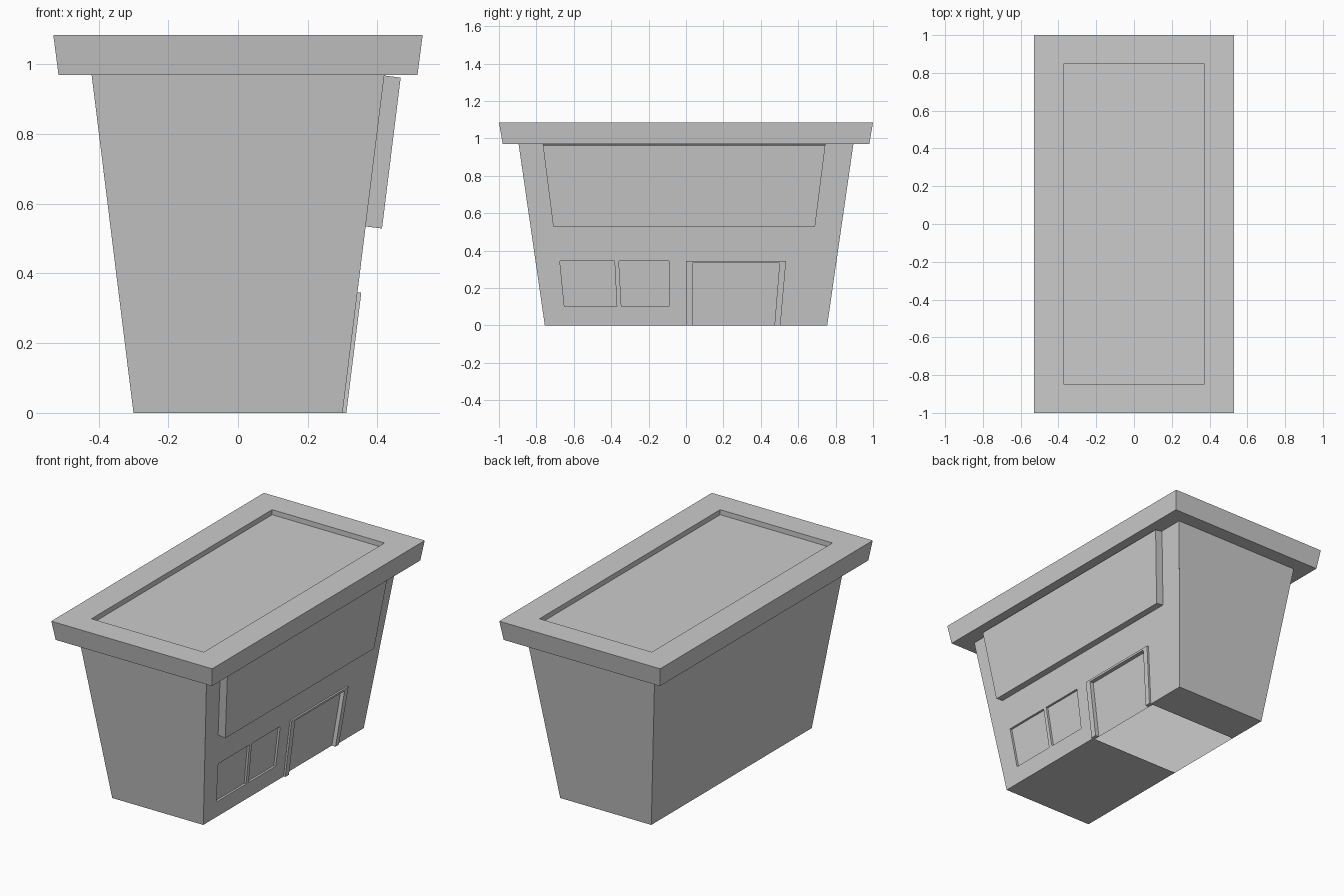
import bpy, bmesh

if "Cube" in bpy.data.objects:
    bpy.data.objects.remove(bpy.data.objects["Cube"])

SLOPE = 0.12 / 0.97          # outward lean of the long walls
RECESS = 0.013


def wall(y, z, d=0.0, dz=0.0):
    """Point on the leaning front wall (+x), pushed out by d."""
    return (0.30 + SLOPE * z + d, y, z + dz)


def make(name, faces, fix_normals=False):
    bm = bmesh.new()
    for f in faces:
        bm.faces.new([bm.verts.new(p) for p in f])
    bmesh.ops.remove_doubles(bm, verts=bm.verts, dist=1e-5)
    if fix_normals:
        bmesh.ops.recalc_face_normals(bm, faces=bm.faces)
    me = bpy.data.meshes.new(name)
    bm.to_mesh(me)
    bm.free()
    ob = bpy.data.objects.new(name, me)
    bpy.context.collection.objects.link(ob)
    return ob


def ring(x, y, z):
    return [(-x, -y, z), (x, -y, z), (x, y, z), (-x, y, z)]


def bridge(a, b):
    n = len(a)
    return [[a[i], a[(i + 1) % n], b[(i + 1) % n], b[i]] for i in range(n)]


def slab(name, outline, d0, d1, dz=0.0):
    """Outline (y, z) on the wall, extruded from depth d0 to d1."""
    back = [wall(y, z, d0) for y, z in outline]
    front = [wall(y, z, d1, dz) for y, z in outline]
    return make(name, bridge(back, front) + [front, back[::-1]], True)


# Tapered walls: three plain sides, front wall as a grid with sunk windows
sides = bridge(ring(0.30, 0.755, 0), ring(0.42, 0.895, 0.97))
faces = [s for i, s in enumerate(sides) if i != 1]
columns = [(-0.755, -0.1443), (-0.64, -0.10), (-0.365, -0.05), (-0.34, -0.055),
           (-0.09, -0.005), (0.0, 0.0), (0.505, 0.087), (0.755, 0.1443)]
rows = [0, 0.10, 0.345, 0.97]
for r in range(3):
    for c in range(7):
        corners = [(columns[k][0] + columns[k][1] * z, z)
                   for k, z in ((c, rows[r]), (c + 1, rows[r]),
                                (c + 1, rows[r + 1]), (c, rows[r + 1]))]
        window = r == 1 and c in (1, 3)
        door = r < 2 and c == 5
        flat = [wall(y, z) for y, z in corners]
        sunk = [wall(y, z, -RECESS) for y, z in corners]
        faces.append(sunk if window or door else flat)
        if window:
            faces += bridge(flat, sunk)
# Underside, open behind the door
for y0, y1 in ((-0.755, 0.0), (0.505, 0.755)):
    faces.append([(-0.3, y0, 0), (-0.3, y1, 0), (0.3, y1, 0), (0.3, y0, 0)])
make("walls", faces)

# Roof slab with overhang, flared rim and shallow recess
loops = [ring(0.42, 0.895, 0.97), ring(0.515, 0.98, 0.97), ring(0.53, 1.0, 1.085),
         ring(0.37, 0.85, 1.085), ring(0.37, 0.85, 1.055)]
faces = [loops[-1]]
for a, b in zip(loops, loops[1:]):
    faces += bridge(a, b)
make("roof", faces)

# Door frame
slab("door_frame", [(0.0, 0), (0.035, 0), (0.035, 0.333), (0.50, 0.333), (0.473, 0),
                    (0.505, 0), (0.535, 0.345), (0.0, 0.345)], -RECESS, 0.011)

# Large sign board under the roof
slab("sign_board", [(-0.71, 0.535), (0.69, 0.535), (0.745, 0.968), (-0.765, 0.968)],
     0.0, 0.047, -0.006)
